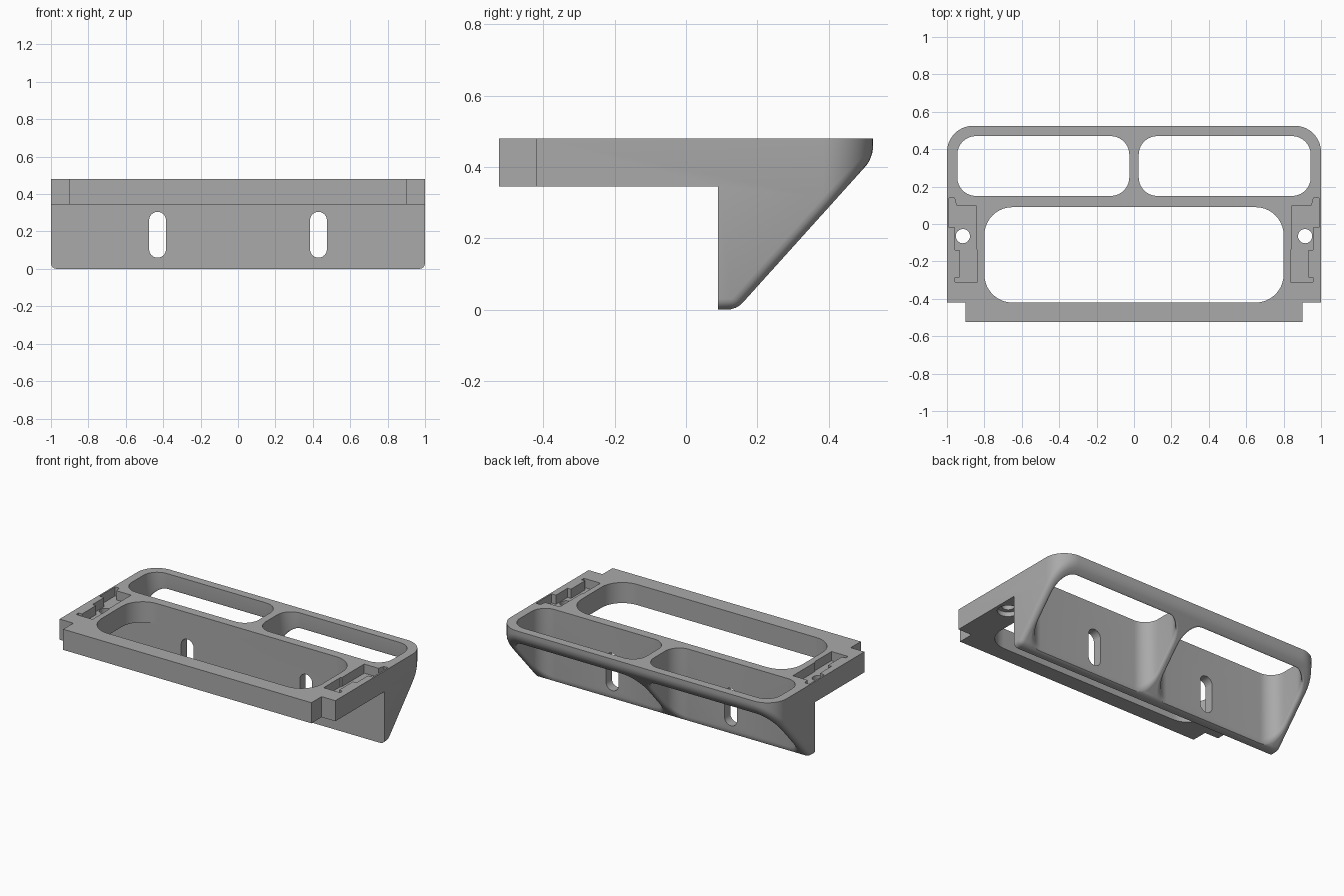
import bpy, bmesh, math
from mathutils import Vector

cube = bpy.data.objects.get("Cube")
if cube:
    bpy.data.objects.remove(cube, do_unlink=True)

grey = bpy.data.materials.new("neutral_grey")
grey.use_nodes = True
COLOUR = (0.4, 0.4, 0.4, 1)
grey.diffuse_color = COLOUR
grey.node_tree.nodes["Principled BSDF"].inputs["Base Color"].default_value = COLOUR

HALF_Y, TOP, PLATE_Z, WALL_Y = 0.525, 0.48, 0.345, 0.09
SLOPE = 1.11


def slant(y):
    """Height of the sloping underside at depth y."""
    return SLOPE * (y - 0.142)


def loft(name, rings):
    """Closed solid through rings of equal point count."""
    bm = bmesh.new()
    loops = [[bm.verts.new(p) for p in ring] for ring in rings]
    for a, b in zip(loops, loops[1:]):
        for i in range(len(a)):
            j = (i + 1) % len(a)
            bm.faces.new((a[i], a[j], b[j], b[i]))
    bm.faces.new(loops[0][::-1])
    bm.faces.new(loops[-1])
    bmesh.ops.recalc_face_normals(bm, faces=bm.faces[:])
    mesh = bpy.data.meshes.new(name)
    bm.to_mesh(mesh)
    bm.free()
    mesh.materials.append(grey)
    ob = bpy.data.objects.new(name, mesh)
    bpy.context.collection.objects.link(ob)
    return ob


def prism(name, pts, axis, lo, hi):
    """Extrude a 2D outline along x, y or z."""
    place = {"x": lambda p, t: (t, p[0], p[1]),
             "y": lambda p, t: (p[0], t, p[1]),
             "z": lambda p, t: (p[0], p[1], t)}[axis]
    return loft(name, [[place(p, t) for p in pts] for t in (lo, hi)])


def arc(cx, cy, r, start, sweep, n=10):
    return [(cx + r * math.cos(math.radians(start + sweep * i / n)),
             cy + r * math.sin(math.radians(start + sweep * i / n))) for i in range(n + 1)]


def rounded(x0, x1, y0, y1, r):
    return (arc(x1 - r, y1 - r, r, 0, 90) + arc(x0 + r, y1 - r, r, 90, 90)
            + arc(x0 + r, y0 + r, r, 180, 90) + arc(x1 - r, y0 + r, r, 270, 90))


def circle(cx, cy, r):
    return arc(cx, cy, r, 0, 360, 32)[:-1]


def combine(target, tool, operation="DIFFERENCE"):
    tool.hide_render = True
    mod = target.modifiers.new("cut", "BOOLEAN")
    mod.operation, mod.solver, mod.object = operation, "EXACT", tool
    bpy.context.view_layer.objects.active = target
    bpy.ops.object.modifier_apply(modifier=mod.name)
    bpy.data.objects.remove(tool, do_unlink=True)


# Bracket body: side profile trimmed to the plan outline
profile = [(-0.6, PLATE_Z), (WALL_Y, PLATE_Z), (WALL_Y, 0), (0.142, 0),
           (0.142 + TOP / SLOPE, TOP), (-0.6, TOP)]
body = prism("bracket_body", profile, "x", -1.1, 1.1)
R = 0.14
outline = ([(-1, -0.42), (-0.9, -0.42), (-0.9, -HALF_Y), (0.9, -HALF_Y), (0.9, -0.42), (1, -0.42)]
           + arc(1 - R, HALF_Y - R, R, 0, 90) + arc(R - 1, HALF_Y - R, R, 90, 90))
combine(body, prism("plan_trim", outline, "z", -0.2, 0.8), "INTERSECT")

# Round the outer edges of the sloping underside and the foot
bm = bmesh.new()
bm.from_mesh(body.data)
bm.normal_update()
slope_normal = Vector((0, SLOPE, -1)).normalized()


def is_under(f):
    foot = f.normal.z < -0.9 and f.calc_center_median().z < 0.01
    return foot or f.normal.dot(slope_normal) > 0.999


edges = [e for e in bm.edges if any(is_under(f) for f in e.link_faces)
         and max(v.co.y for v in e.verts) > WALL_Y + 0.01]
bmesh.ops.bevel(bm, geom=edges, offset=0.03, offset_type="OFFSET", segments=4,
                profile=0.5, affect="EDGES", clamp_overlap=False)
bm.to_mesh(body.data)
bm.free()

# Front opening through the plate
combine(body, prism("front_opening", rounded(-0.8, 0.8, -0.42, WALL_Y, 0.15), "z", -0.2, 0.8))

for side in (-1, 1):
    # Rear pocket with a rounded lip where it leaves the slope
    xs = sorted((side * 0.025, side * 0.945))

    def ring(grow):
        return rounded(xs[0] - grow, xs[1] + grow, 0.15 - grow, 0.47 + grow, 0.1 + grow)

    lip = 0.018
    rings = [[(x, y, 0.8) for x, y in ring(0)]]
    for k in range(5):
        a = math.radians(90 * k / 4)
        depth = lip * (1 - math.sin(a)) * math.hypot(1, SLOPE)
        rings.append([(x, y, slant(y) + depth) for x, y in ring(lip * (1 - math.cos(a)))])
    rings.append([(x, y, slant(y) - 0.2) for x, y in ring(lip)])
    combine(body, loft("rear_pocket", rings))

    # Upright slot in the wall
    xc = side * 0.43
    combine(body, prism("wall_slot", rounded(xc - 0.045, xc + 0.045, 0.06, 0.305, 0.0449),
                        "y", 0, 0.25))

    # Shallow latch recess in the top, with its screw hole
    half = [(0.99, 0.14), (0.96, 0.14), (0.95, 0.1), (0.845, 0.1), (0.845, -0.13),
            (0.838, -0.14), (0.838, -0.31), (0.957, -0.31), (0.957, -0.285), (0.932, -0.285),
            (0.932, -0.14), (0.957, -0.14), (0.957, -0.02), (0.99, -0.02)]
    combine(body, prism("latch_recess", [(side * x, y) for x, y in half], "z", TOP - 0.06, 0.8))
    combine(body, prism("screw_hole", circle(side * 0.915, -0.065, 0.038), "z", 0.2, 0.8))
    combine(body, prism("screw_counterbore", circle(side * 0.915, -0.065, 0.065),
                        "z", 0.2, PLATE_Z + 0.03))

# Smooth the curved faces and keep crisp edges
bpy.ops.object.select_all(action="DESELECT")
body.select_set(True)
bpy.context.view_layer.objects.active = body
bpy.ops.object.shade_smooth_by_angle(angle=math.radians(30))
